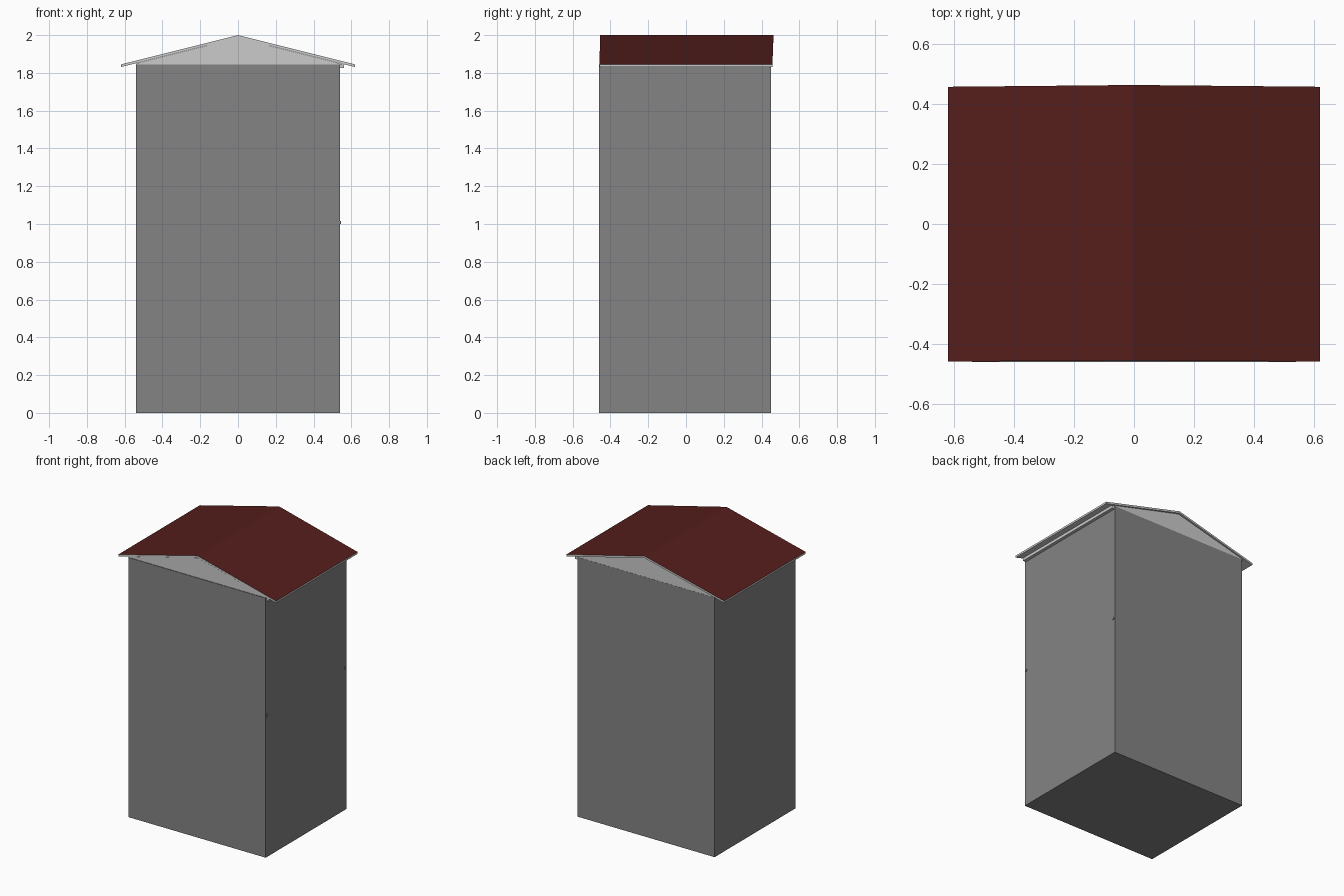
import bpy

if "Cube" in bpy.data.objects:
    bpy.data.objects.remove(bpy.data.objects["Cube"])


def material(name, rgb):
    m = bpy.data.materials.new(name)
    m.diffuse_color = (*rgb, 1)
    m.use_nodes = True
    m.node_tree.nodes["Principled BSDF"].inputs["Base Color"].default_value = m.diffuse_color
    return m


wall_grey = material("wall_grey", (0.23, 0.23, 0.23))
roof_red = material("roof_red", (0.09, 0.013, 0.011))
trim_grey = material("trim_grey", (0.8, 0.8, 0.8))


def prism(name, profile, front, back, mats):
    """Extrude a clockwise xz profile between two y functions of x."""
    n = len(profile)
    verts = [(x, front(x), z) for x, z in profile]
    verts += [(x, back(x), z) for x, z in profile]
    faces = [tuple(reversed(range(n))), tuple(range(n, 2 * n))]
    faces = [tuple(reversed(f)) for f in faces]
    faces += [(i, (i + 1) % n, n + (i + 1) % n, n + i) for i in range(n)]
    mesh = bpy.data.meshes.new(name)
    mesh.from_pydata(verts, [], faces)
    for m in mats:
        mesh.materials.append(m)
    mesh.update()
    ob = bpy.data.objects.new(name, mesh)
    bpy.context.collection.objects.link(ob)
    # consistent outward normals
    import bmesh
    bm = bmesh.new()
    bm.from_mesh(mesh)
    if name == "roof":
        bm.faces.ensure_lookup_table()
        # concave end caps are split at the ridge
        bmesh.ops.connect_verts_concave(bm, faces=bm.faces[:2])
    bmesh.ops.recalc_face_normals(bm, faces=bm.faces[:])
    bm.to_mesh(mesh)
    bm.free()
    return ob


def box(name, x0, x1, y0, y1, z0, z1, mat):
    return prism(name, [(x0, z0), (x0, z1), (x1, z1), (x1, z0)],
                 lambda x: y0, lambda x: y1, [mat])


# Main body
box("walls", -0.54, 0.54, -0.46, 0.45, 0, 1.845, wall_grey)

# Triangular gables under the roof
prism("gable", [(-0.54, 1.845), (-0.54, 1.85), (0, 1.986), (0.54, 1.85), (0.54, 1.845)],
      lambda x: -0.456, lambda x: 0.449, [trim_grey])

# Thin pitched roof, red on top and pale on edges and underside
E, T = 0.62, 0.014
roof = prism("roof", [(-E, 1.845), (0, 2), (E, 1.845), (E, 1.845 - T), (0, 2 - T), (-E, 1.845 - T)],
             lambda x: -0.455 - 0.003 * abs(x) / E,
             lambda x: 0.463 - 0.006 * abs(x) / E, [trim_grey, roof_red])
for p in roof.data.polygons:
    if p.normal.z > 0.5:
        p.material_index = 1

# Eave rail and small door fittings on the right side
box("eave_rail", 0.54, 0.562, -0.452, 0.446, 1.825, 1.846, trim_grey)
for y in (-0.445, 0.435):
    box("side_catch", 0.538, 0.544, y - 0.008, y + 0.008, 1.0, 1.016, wall_grey)
